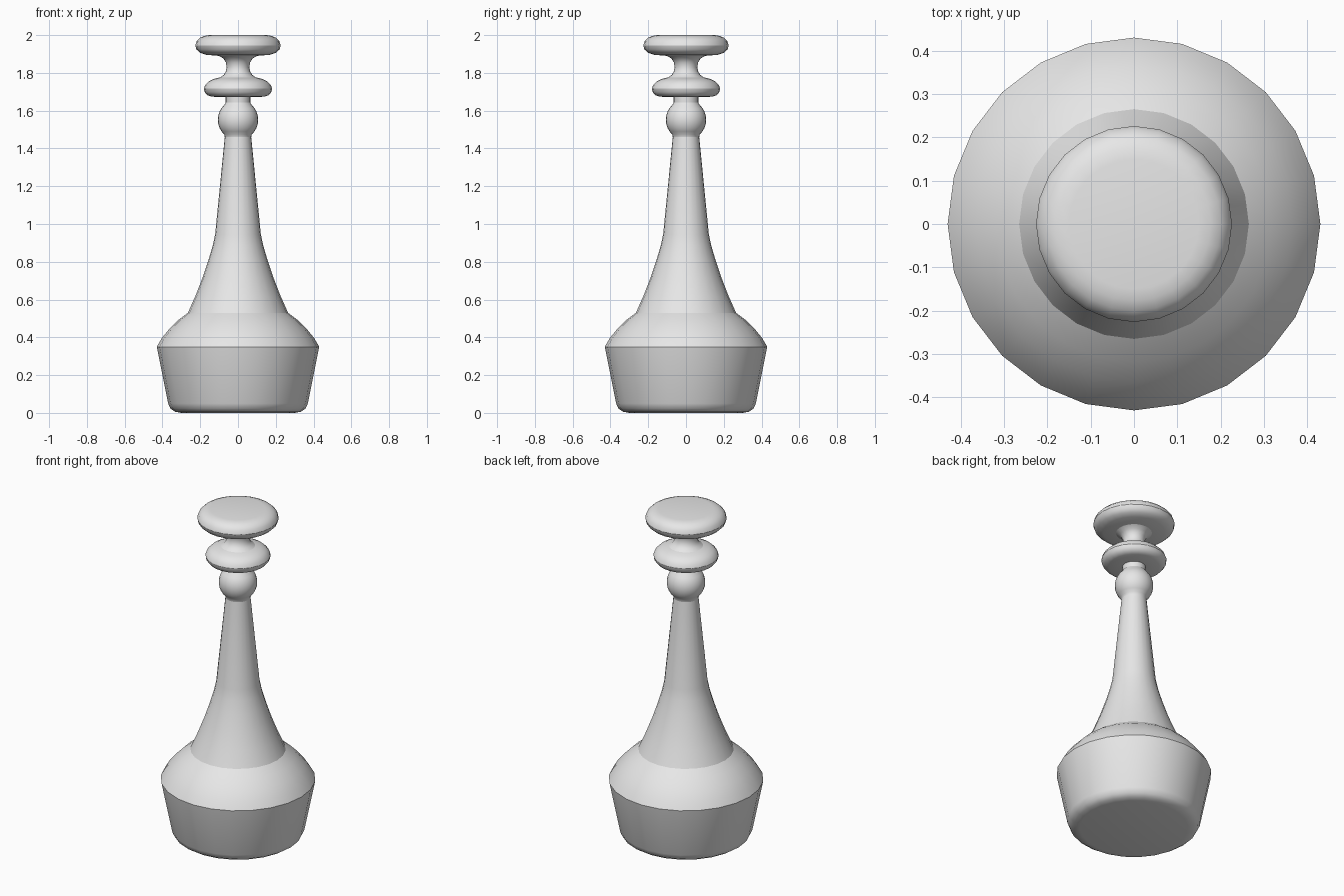
import bpy
import bmesh
import math

cube = bpy.data.objects.get("Cube")
if cube:
    bpy.data.objects.remove(cube, do_unlink=True)

SIDES = 24

grey = bpy.data.materials.new("plain grey")
grey.use_nodes = True
grey.diffuse_color = (0.8, 0.8, 0.8, 1)
grey.node_tree.nodes["Principled BSDF"].inputs["Base Color"].default_value = (0.8, 0.8, 0.8, 1)


def lathe(name, profile, cap_bottom=False, cap_top=False):
    """Turn a bottom-to-top (radius, height) profile around the z axis."""
    bm = bmesh.new()
    rings = []
    for r, z in profile:
        rings.append([bm.verts.new((r * math.cos(math.tau * i / SIDES),
                                    r * math.sin(math.tau * i / SIDES), z))
                      for i in range(SIDES)])
    for low, high in zip(rings, rings[1:]):
        for i in range(SIDES):
            j = (i + 1) % SIDES
            bm.faces.new((low[i], low[j], high[j], high[i]))
    if cap_bottom:
        bm.faces.new(rings[0][::-1])
    if cap_top:
        bm.faces.new(rings[-1])
    mesh = bpy.data.meshes.new(name)
    bm.to_mesh(mesh)
    bm.free()
    mesh.materials.append(grey)
    obj = bpy.data.objects.new(name, mesh)
    bpy.context.collection.objects.link(obj)
    bpy.ops.object.select_all(action='DESELECT')
    obj.select_set(True)
    bpy.context.view_layer.objects.active = obj
    bpy.ops.object.shade_smooth_by_angle(angle=math.radians(32))
    return obj


# Flared base with a rounded foot and a domed shoulder
lathe("base", [(0.30, 0.0), (0.333, 0.006), (0.357, 0.022), (0.37, 0.05),
               (0.43, 0.35), (0.404, 0.395), (0.365, 0.443),
               (0.318, 0.49), (0.265, 0.53)], cap_bottom=True)

# Stem: concave flare, then a straight taper
lathe("stem", [(0.265, 0.53), (0.225, 0.62), (0.188, 0.715),
               (0.156, 0.81), (0.134, 0.885), (0.121, 0.945), (0.07, 1.46)])

# Ball between the stem and the collar
ball_r, ball_z = 0.107, 1.552
start, end = math.radians(-59), math.radians(58)
ball = [(ball_r * math.cos(a), ball_z + ball_r * math.sin(a))
        for a in (start + (end - start) * k / 10 for k in range(11))]
lathe("neck_ball", [(0.07, 1.46)] + ball[1:-1] + [(0.065, 1.643)])

# Short collar above the ball
lathe("collar", [(0.065, 1.643), (0.065, 1.672)])

# Lower disc with a rounded rim
lathe("lower_disc", [(0.065, 1.672), (0.14, 1.674), (0.163, 1.682), (0.177, 1.699),
                     (0.181, 1.717), (0.174, 1.736), (0.155, 1.755),
                     (0.128, 1.768), (0.095, 1.776)])

# Waisted spool joining the two discs
lathe("spool", [(0.095, 1.776), (0.076, 1.789), (0.064, 1.808), (0.06, 1.83),
                (0.064, 1.855), (0.077, 1.876), (0.10, 1.89)])

# Top disc with a rounded rim and a flat crown
lathe("top_disc", [(0.10, 1.89), (0.17, 1.896), (0.202, 1.907), (0.22, 1.924),
                   (0.226, 1.945), (0.219, 1.968), (0.20, 1.986),
                   (0.177, 1.996), (0.15, 2.0)], cap_top=True)
